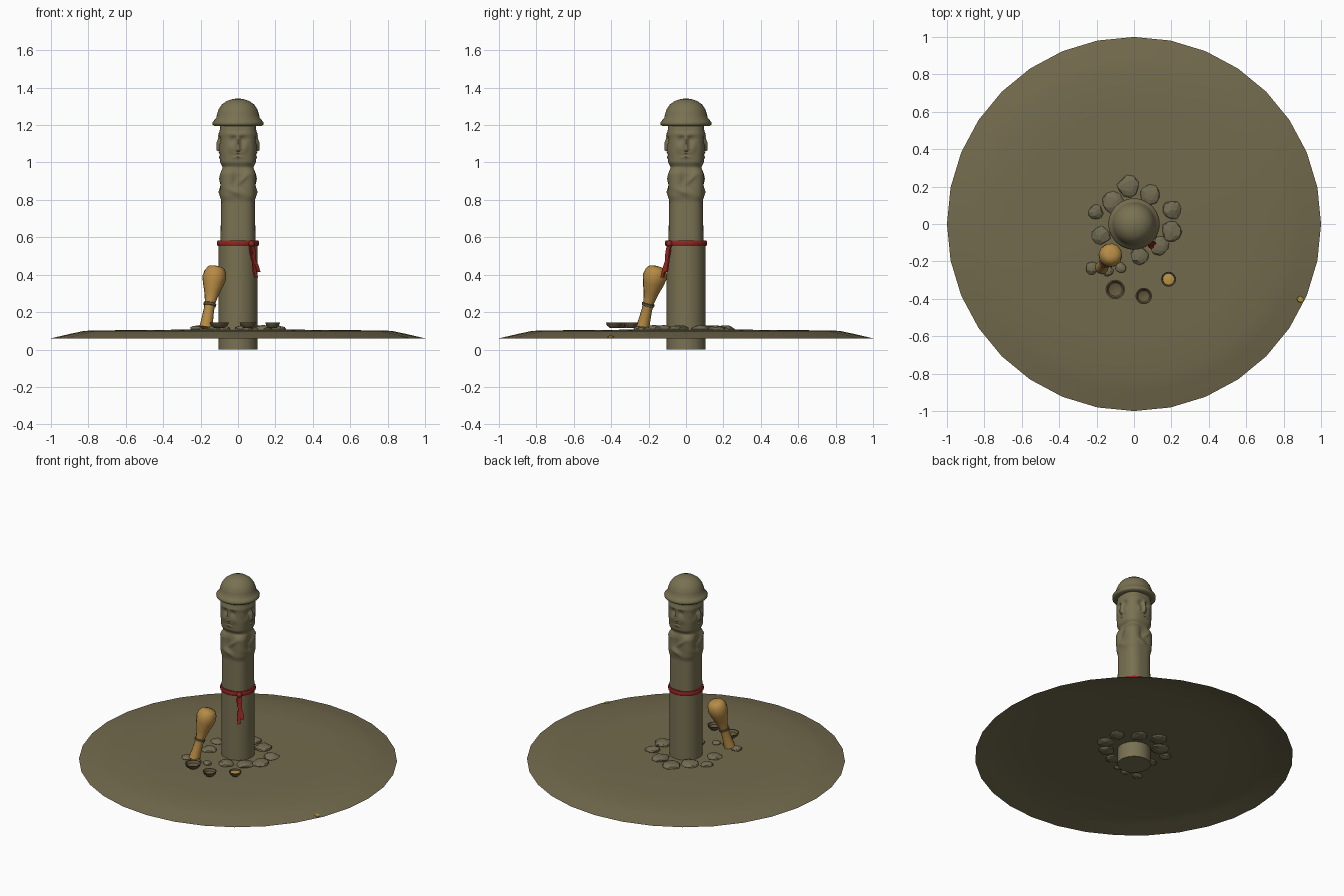
import bpy, bmesh, math, random
from mathutils import Vector, Matrix

random.seed(4)
if "Cube" in bpy.data.objects:
    bpy.data.objects.remove(bpy.data.objects["Cube"])


def material(name, r, g, b):
    m = bpy.data.materials.new(name)
    m.use_nodes = True
    m.diffuse_color = (r, g, b, 1)
    node = next(n for n in m.node_tree.nodes if n.type == 'BSDF_PRINCIPLED')
    node.inputs["Base Color"].default_value = (r, g, b, 1)
    node.inputs["Roughness"].default_value = 0.9
    return m


EARTH = material("earth", 0.17, 0.145, 0.075)
STONE = material("carved stone", 0.19, 0.165, 0.085)
ROCK = material("rock", 0.17, 0.15, 0.085)
RED = material("red cloth", 0.28, 0.018, 0.014)
WOOD = material("golden wood", 0.47, 0.26, 0.06)
CLAY = material("dark clay", 0.13, 0.10, 0.05)
GRAIN = material("grain", 0.50, 0.30, 0.06)


def finish(bm, name, mat, smooth=40):
    mesh = bpy.data.meshes.new(name)
    bm.to_mesh(mesh)
    bm.free()
    ob = bpy.data.objects.new(name, mesh)
    bpy.context.collection.objects.link(ob)
    mesh.materials.append(mat)
    if smooth:
        bpy.ops.object.select_all(action='DESELECT')
        ob.select_set(True)
        bpy.context.view_layer.objects.active = ob
        bpy.ops.object.shade_smooth_by_angle(angle=math.radians(smooth))
    return ob


def rings(bm, rows, segs, radius, close_start=False, close_end=False):
    """Skin stacked rings; radius(row, angle) gives (radius, height)."""
    loops = []
    for row in rows:
        loop = []
        for i in range(segs):
            a = math.tau * i / segs
            r, z = radius(row, a)
            loop.append(bm.verts.new((r * math.cos(a), r * math.sin(a), z)))
        loops.append(loop)
    for low, high in zip(loops, loops[1:]):
        for i in range(segs):
            j = (i + 1) % segs
            bm.faces.new((low[i], low[j], high[j], high[i]))
    if close_start:
        bm.faces.new(loops[0][::-1])
    if close_end:
        bm.faces.new(loops[-1])


def lathe(name, profile, segs, mat, start=False, end=False, smooth=40):
    bm = bmesh.new()
    rings(bm, profile, segs, lambda p, a: p, start, end)
    return finish(bm, name, mat, smooth)


def bump(x, centre, width):
    return math.exp(-((x - centre) / width) ** 2)


# Mound: an open shell, hollow underneath
lathe("mound", [(1, .06), (.9, .083), (.82, .1), (.6, .104), (.3, .106), (.02, .107)],
      32, EARTH, end=True)

# Pillar lower shaft
lathe("pillar_shaft", [(.104, 0), (.104, .57)], 32, STONE, start=True, end=True)

# Carved body: (height, half width, squareness)
SECTIONS = [(.56, .094, .10), (.79, .09, .12), (.82, .094, .16), (.87, .092, .22),
            (.94, .09, .25), (.96, .086, .2), (.975, .082, .1), (1, .096, .1),
            (1.06, .098, .12), (1.16, .098, .12), (1.2, .096, .08)]


def section(z):
    for (z0, w0, k0), (z1, w1, k1) in zip(SECTIONS, SECTIONS[1:]):
        if z <= z1 + 1e-6:
            t = max(0, (z - z0) / (z1 - z0))
            return w0 + t * (w1 - w0), k0 + t * (k1 - k0)
    return SECTIONS[-1][1:]


def carved(z, a):
    w, k = section(z)
    turn = (a + math.pi / 4) % (math.pi / 2) - math.pi / 4
    u = turn * .1
    r = w * (1 + k * (1 - math.cos(4 * turn)) / 2)
    # face: brow, eye sockets, nose, lips
    r += .007 * bump(z, 1.15, .012) * bump(u, 0, .06)
    for side in (-1, 1):
        r -= .011 * bump(z, 1.122, .014) * bump(u, side * .027, .016)
        r += .004 * bump(z, 1.122, .005) * bump(u, side * .027, .01)
        r += .006 * bump(z, 1.075, .02) * bump(u, side * .035, .015)
    if 1.06 < z < 1.15:
        r += .017 * bump(u, 0, .008 + (1.15 - z) * .06) * min(1, (1.15 - z) / .04)
    r += .006 * (bump(z, 1.05, .007) + bump(z, 1.03, .007)) * bump(u, 0, .025)
    r -= .006 * bump(z, 1.04, .004) * bump(u, 0, .025)
    # forearms: one crosses high, one low, with hands
    r += .011 * bump(z, .84 - u * .3, .018) * bump(u, -.01, .035)
    r += .008 * bump(z, .89 + u * .8, .016) * bump(u, .025, .028)
    r -= .005 * bump(z, .9, .035) * bump(u, -.02, .015)
    return r, z


bm = bmesh.new()
rings(bm, [.56 + .64 * i / 90 for i in range(91)], 112, carved, True, True)
finish(bm, "carved_body", STONE, 60)

# Hat with rolled brim
lathe("hat", [(.09, 1.197), (.125, 1.194), (.136, 1.202), (.137, 1.214), (.127, 1.226),
              (.116, 1.238), (.112, 1.26), (.103, 1.285), (.086, 1.31), (.06, 1.329),
              (.03, 1.339), (.004, 1.342)], 40, STONE, start=True, end=True, smooth=50)

# Sash band
lathe("sash", [(.1, .553), (.108, .553), (.112, .56), (.112, .574), (.108, .582), (.09, .582)],
      32, RED, smooth=50)


# Hanging sash tails
def ribbon(name, points, width):
    bm = bmesh.new()
    across = Vector((.75, .66, 0)) * width
    out = Vector((.66, -.75, 0)) * .005
    loops = []
    for p in points:
        c = Vector(p)
        loops.append([bm.verts.new(c + s * across + t * out)
                      for s, t in ((-1, -1), (1, -1), (1, 1), (-1, 1))])
    for a, b in zip(loops, loops[1:]):
        for i in range(4):
            bm.faces.new((a[i], a[(i + 1) % 4], b[(i + 1) % 4], b[i]))
    bm.faces.new(loops[0])
    bm.faces.new(loops[-1][::-1])
    bmesh.ops.recalc_face_normals(bm, faces=bm.faces)
    finish(bm, name, RED)


ribbon("sash_tail_long", [(.07, -.088, .57), (.082, -.092, .53), (.083, -.1, .48),
                          (.098, -.102, .45), (.108, -.108, .415)], .012)
ribbon("sash_tail_short", [(.068, -.09, .57), (.072, -.1, .52), (.085, -.103, .47),
                           (.086, -.117, .43), (.097, -.126, .385)], .010)
bm = bmesh.new()
bmesh.ops.create_icosphere(bm, subdivisions=2, radius=.018,
                           matrix=Matrix.Translation((.072, -.088, .565)))
finish(bm, "sash_knot", RED)

# Leaning club with a binding ring
BASE, TIP = Vector((-.172, -.232, .115)), Vector((-.117, -.155, .44))
LEAN = Matrix.Translation(BASE) @ (TIP - BASE).to_track_quat('Z', 'Y').to_matrix().to_4x4()
club = lathe("club", [(.036, 0), (.033, .03), (.028, .1), (.03, .15), (.042, .2), (.058, .25),
                      (.064, .285), (.058, .315), (.045, .335), (.02, .342)],
             12, WOOD, True, True, 45)
binding = lathe("club_binding", [(.027, .122), (.034, .124), (.035, .136), (.028, .14)], 12, CLAY)
for ob in (club, binding):
    ob.matrix_world = LEAN

# Offering bowls
for i, (x, y, r) in enumerate([(-.1, -.35, .052), (.052, -.385, .044), (.185, -.295, .04)]):
    bowl = lathe(f"bowl_{i + 1}", [(r * .55, .116), (r * .85, .128), (r, .145), (r * .86, .145),
                                   (r * .7, .131), (r * .4, .124)], 20, CLAY, True, True, 35)
    bowl.location = (x, y, 0)
    if i == 2:
        fill = lathe("bowl_grain", [(r * .78, .137), (r * .4, .139), (.002, .14)], 20, GRAIN, end=True)
        fill.location = (x, y, 0)

# Loose rocks around the foot, partly sunk through the mound
ROCKS = [(-.03, .2, .06), (.085, .155, .058), (.2, .075, .052), (.2, -.04, .055),
         (.135, -.115, .055), (.03, -.17, .05), (-.175, -.06, .05), (-.205, .065, .04),
         (-.115, .115, .06), (-.225, -.235, .035), (-.14, -.25, .03), (-.07, -.235, .03)]
for i, (x, y, r) in enumerate(ROCKS):
    bm = bmesh.new()
    bmesh.ops.create_icosphere(bm, subdivisions=2, radius=1)
    bmesh.ops.dissolve_limit(bm, angle_limit=math.radians(20), verts=bm.verts, edges=bm.edges)
    turn = Matrix.Rotation(random.uniform(0, 6), 3, 'Z')
    for v in bm.verts:
        v.co = turn @ (v.co * random.uniform(.85, 1.08))
        v.co = Vector((x + v.co.x * r, y + v.co.y * r, .109 + v.co.z * min(.021, r * .5)))
    bmesh.ops.triangulate(bm, faces=bm.faces)
    finish(bm, f"rock_{i + 1}", ROCK, 0)

# Small fallen petal near the rim
petal = lathe("petal", [(.018, 0), (.016, .005), (.003, .006)], 8, GRAIN, True, True)
petal.location = (.888, -.402, .066)
petal.rotation_euler = (0, .22, 0)
